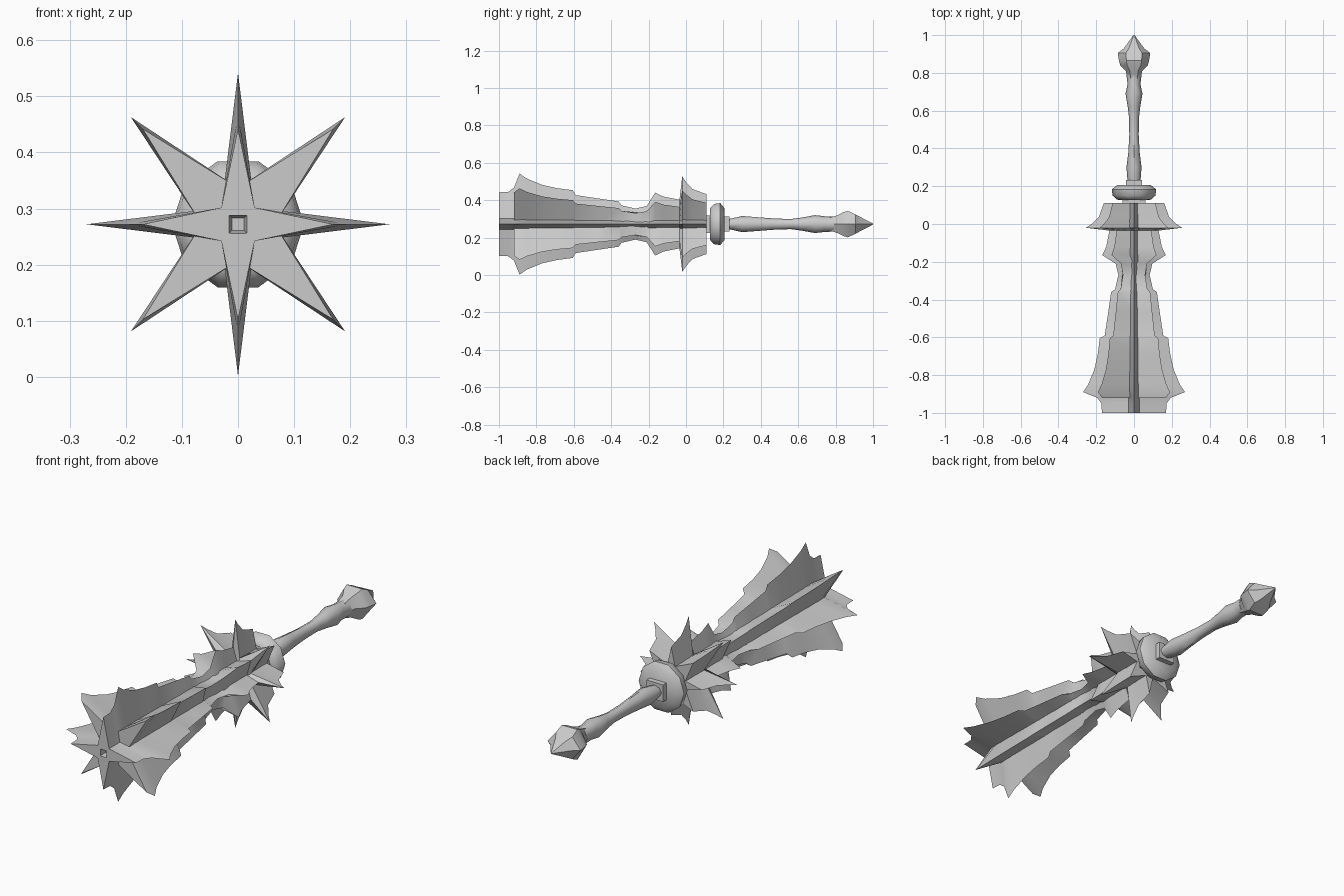
import bpy, bmesh, math

if "Cube" in bpy.data.objects:
    bpy.data.objects.remove(bpy.data.objects["Cube"], do_unlink=True)

AXIS_Z = 0.272  # height of the weapon's long axis

steel = bpy.data.materials.new("grey steel")
steel.use_nodes = True
steel.diffuse_color = (0.6, 0.6, 0.6, 1)
steel.node_tree.nodes["Principled BSDF"].inputs["Base Color"].default_value = (0.6, 0.6, 0.6, 1)


def loft(name, rings, angle=30):
    """Skin a list of rings, each a list of (x, y, z) around the long axis."""
    bm = bmesh.new()
    loops = [[bm.verts.new((x, y, z + AXIS_Z)) for x, y, z in r] for r in rings]
    n = len(loops[0])
    for a, b in zip(loops, loops[1:]):
        for i in range(n):
            j = (i + 1) % n
            bm.faces.new((a[i], a[j], b[j], b[i]))
    bm.faces.new(loops[0])
    bm.faces.new(loops[-1])
    bmesh.ops.recalc_face_normals(bm, faces=bm.faces)
    mesh = bpy.data.meshes.new(name)
    bm.to_mesh(mesh)
    bm.free()
    mesh.materials.append(steel)
    ob = bpy.data.objects.new(name, mesh)
    bpy.context.collection.objects.link(ob)
    bpy.ops.object.select_all(action="DESELECT")
    ob.select_set(True)
    bpy.context.view_layer.objects.active = ob
    bpy.ops.object.shade_smooth_by_angle(angle=math.radians(angle))
    return ob


def star_ring(y, tip, valley, turn):
    """Four-pointed star section: tips and valleys alternate."""
    pts = []
    for i in range(8):
        a = turn + i * math.pi / 4
        r = valley if i % 2 else tip
        pts.append((r * math.cos(a), y, r * math.sin(a)))
    return pts


def round_ring(y, rx, rz, sides, turn=0.0):
    return [(rx * math.cos(turn + i * math.tau / sides), y,
             rz * math.sin(turn + i * math.tau / sides)) for i in range(sides)]


# Outline shared by all eight flanges: (y, tip radius)
outline = [(-0.92, 0.195), (-0.89, 0.27), (-0.85, 0.243), (-0.77, 0.21), (-0.69, 0.192),
           (-0.605, 0.181), (-0.59, 0.155), (-0.47, 0.137), (-0.36, 0.121), (-0.345, 0.1),
           (-0.27, 0.083), (-0.21, 0.097), (-0.165, 0.168), (-0.12, 0.147), (-0.035, 0.13),
           (-0.02, 0.255), (0.0, 0.225), (0.035, 0.187), (0.11, 0.16)]

# Upright and level flanges, with a square socket in the front face
front = [(-0.97, 0.011, 0.0156), (-1.0, 0.016, 0.0226), (-1.0, 0.17, 0.042), (-0.95, 0.172, 0.042)]
rings = [star_ring(y, t, v, 0) for y, t, v in front]
rings += [star_ring(y, t, 0.042, 0) for y, t in outline]
loft("main_flanges", rings)

# Diagonal flanges, set slightly back
rings = [star_ring(-0.92, 0.24, 0.065, math.pi / 4)]
rings += [star_ring(y, t, min(0.065, t * 0.75), math.pi / 4) for y, t in outline[1:]]
loft("diagonal_flanges", rings)

# Collar plates either side of the guard
for name, y0, y1, hx, hz in (("front_collar", 0.1, 0.15, 0.06, 0.047),
                             ("rear_collar", 0.2, 0.232, 0.043, 0.04)):
    s = math.sqrt(2)
    loft(name, [round_ring(y, hx * s, hz * s, 4, math.pi / 4) for y in (y0, y1)])

# Ten-sided guard ring
guard = [(0.15, 0.07), (0.127, 0.08), (0.13, 0.092), (0.15, 0.113),
         (0.183, 0.118), (0.207, 0.088)]
loft("guard_ring", [round_ring(y, r, r, 10) for y, r in guard], 45)

# Grip: (y, half width, half height)
grip = [(0.225, 0.034, 0.026), (0.3, 0.04, 0.043), (0.38, 0.03, 0.037), (0.47, 0.025, 0.03),
        (0.56, 0.026, 0.027), (0.62, 0.033, 0.035), (0.69, 0.045, 0.048), (0.74, 0.034, 0.042),
        (0.79, 0.04, 0.04)]
loft("grip", [round_ring(y, a, b, 8) for y, a, b in grip], 50)

# Faceted pommel
pommel = [(0.77, 0.036, 0.04), (0.81, 0.043, 0.055), (0.84, 0.073, 0.073),
          (0.865, 0.08, 0.082), (0.905, 0.086, 0.06), (0.93, 0.054, 0.045), (1.0, 0.003, 0.003)]
loft("pommel", [round_ring(y, a, b, 6) for y, a, b in pommel], 35)
